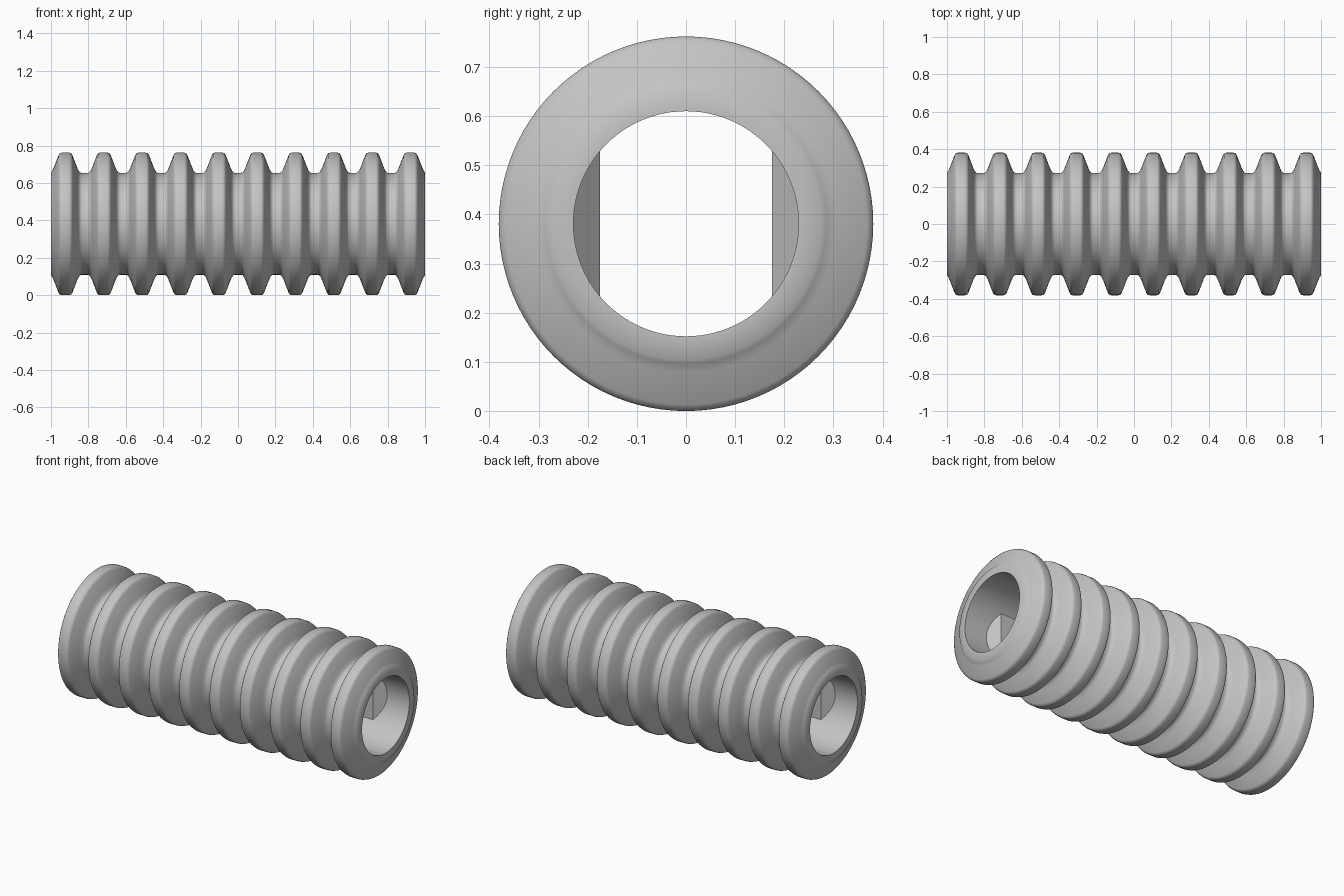
import bpy, bmesh, math

if "Cube" in bpy.data.objects:
    bpy.data.objects.remove(bpy.data.objects["Cube"], do_unlink=True)

RADIUS, BORE, FLAT = 0.381, 0.229, 0.175
RIDGES, PITCH = 10, 0.205
SEGMENTS = 96

grey = bpy.data.materials.new("plain grey")
grey.use_nodes = True
colour = (0.55, 0.55, 0.55, 1)
grey.diffuse_color = colour
grey.node_tree.nodes["Principled BSDF"].inputs["Base Color"].default_value = colour


def make_object(name, bm, angle):
    bmesh.ops.recalc_face_normals(bm, faces=bm.faces)
    mesh = bpy.data.meshes.new(name)
    bm.to_mesh(mesh)
    bm.free()
    mesh.materials.append(grey)
    obj = bpy.data.objects.new(name, mesh)
    bpy.context.collection.objects.link(obj)
    obj.location.z = RADIUS
    bpy.ops.object.select_all(action="DESELECT")
    obj.select_set(True)
    bpy.context.view_layer.objects.active = obj
    bpy.ops.object.shade_smooth_by_angle(angle=math.radians(angle))
    return obj


# Ridge outline: offset from the ridge centre, radius
half = [(0.020, 0.381), (0.030, 0.378), (0.037, 0.368), (0.062, 0.303),
        (0.070, 0.285), (0.078, 0.275), (0.088, 0.272)]
ridge = [(-x, r) for x, r in reversed(half)] + half

# Ridged tube: outer outline and bore, revolved about the x axis
outline = [(-1, BORE), (-1, 0.276)]
for i in range(RIDGES):
    centre = (i - (RIDGES - 1) / 2) * PITCH
    outline += [(centre + x, r) for x, r in ridge if abs(centre + x) < 0.998]
outline += [(1, 0.276), (1, BORE)]

bm = bmesh.new()
rings = []
for i in range(SEGMENTS):
    a = math.tau * i / SEGMENTS
    rings.append([bm.verts.new((x, r * math.cos(a), r * math.sin(a))) for x, r in outline])
for i, ring in enumerate(rings):
    following = rings[(i + 1) % SEGMENTS]
    for j in range(len(ring)):
        k = (j + 1) % len(ring)
        bm.faces.new((ring[j], ring[k], following[k], following[j]))
make_object("ridged_tube", bm, 40)

# Flats inside the bore, with sloping ends, bedded into the tube wall
for name, side in (("left_bore_flat", 1), ("right_bore_flat", -1)):
    bm = bmesh.new()
    bed = BORE + 0.005
    spread = math.acos(FLAT / bed)
    ends = []
    for end in (-1, 1):
        loop = []
        for i in range(17):
            a = spread * (i / 8 - 1)
            y = bed * math.cos(a)
            x = end * (0.79 + 1.1 * (y - FLAT))
            loop.append(bm.verts.new((x, side * y, bed * math.sin(a))))
        ends.append(loop)
        bm.faces.new(loop)
    first, last = ends
    for j in range(17):
        k = (j + 1) % 17
        bm.faces.new((first[j], first[k], last[k], last[j]))
    make_object(name, bm, 25)
